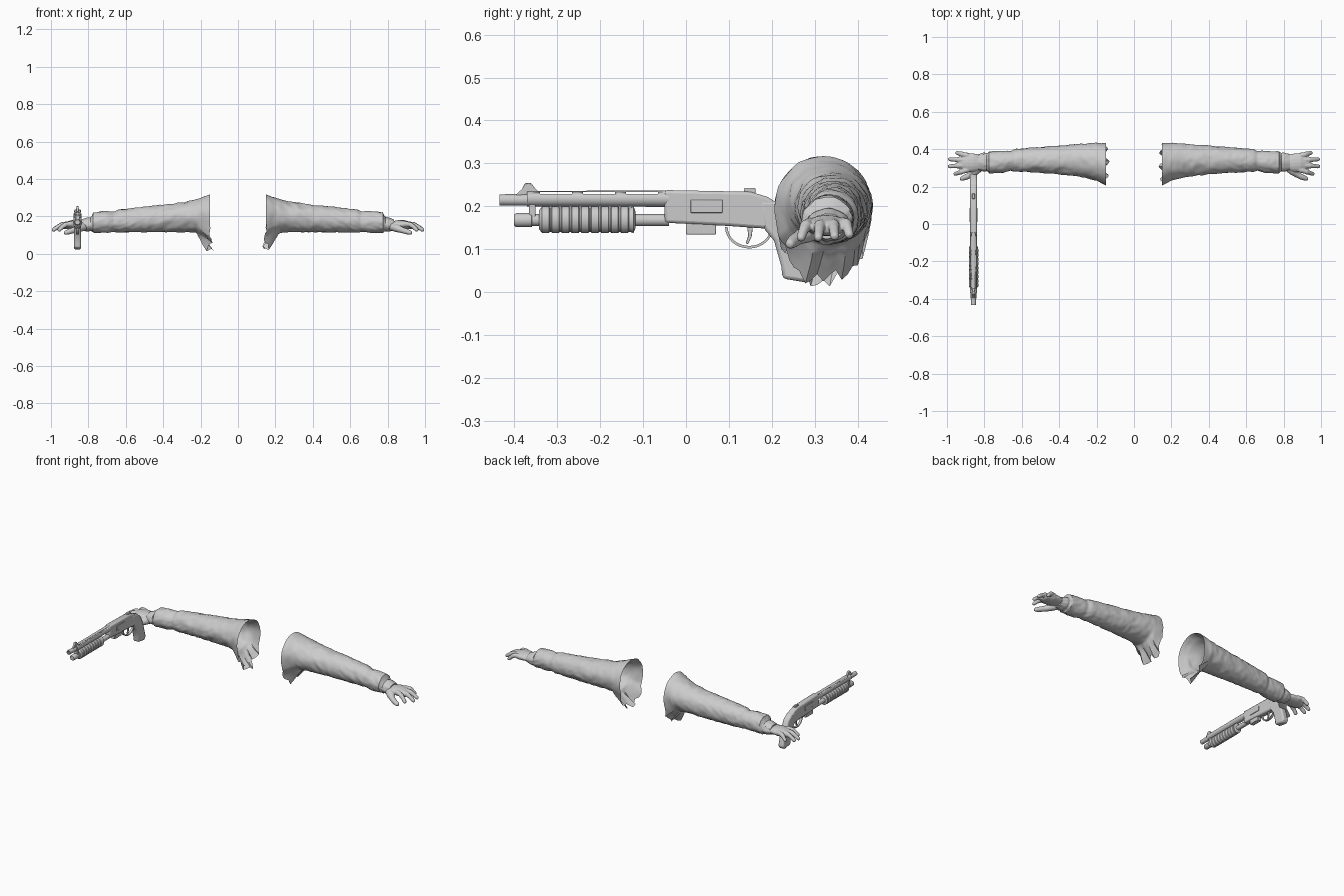
import bpy, bmesh, math
from mathutils import Vector, noise

cube = bpy.data.objects.get("Cube")
if cube:
    bpy.data.objects.remove(cube, do_unlink=True)

grey = bpy.data.materials.new("plain_grey")
grey.use_nodes = True
TONE = (0.6, 0.6, 0.6, 1)
grey.diffuse_color = TONE
grey.node_tree.nodes["Principled BSDF"].inputs["Base Color"].default_value = TONE


def finish(bm, name, angle=35, bevel=0):
    bmesh.ops.recalc_face_normals(bm, faces=bm.faces)
    mesh = bpy.data.meshes.new(name)
    bm.to_mesh(mesh)
    bm.free()
    obj = bpy.data.objects.new(name, mesh)
    bpy.context.collection.objects.link(obj)
    mesh.materials.append(grey)
    if bevel:
        mod = obj.modifiers.new("bevel", 'BEVEL')
        mod.width, mod.segments, mod.limit_method = bevel, 2, 'ANGLE'
    bpy.ops.object.select_all(action='DESELECT')
    obj.select_set(True)
    bpy.context.view_layer.objects.active = obj
    bpy.ops.object.shade_smooth_by_angle(angle=math.radians(angle))
    return obj


def skin_rings(bm, rings, caps=(True, True)):
    rows = [[bm.verts.new(p) for p in ring] for ring in rings]
    n = len(rows[0])
    for a, b in zip(rows, rows[1:]):
        for i in range(n):
            bm.faces.new((a[i], a[(i + 1) % n], b[(i + 1) % n], b[i]))
    for row, cap in zip((rows[0], rows[-1]), caps):
        if cap:
            bm.faces.new(row)


def sample(table, x):
    for a, b in zip(table, table[1:]):
        if x <= b[0]:
            t = (x - a[0]) / (b[0] - a[0])
            return [p + (q - p) * t for p, q in zip(a, b)]
    return table[-1]


# Sleeve outline: distance out, back and front edges, bottom and top
SLEEVE = [(.15, .205, .435, .085, .318), (.20, .23, .435, .108, .30), (.27, .25, .43, .115, .28),
          (.40, .265, .42, .115, .262), (.52, .275, .41, .115, .25), (.64, .28, .40, .115, .235),
          (.66, .285, .39, .117, .225), (.70, .275, .39, .113, .228), (.775, .272, .388, .112, .222),
          (.785, .285, .378, .122, .195), (.80, .28, .382, .118, .195), (.835, .288, .372, .125, .182)]


def sleeve(side, name):
    sides, steps = 48, 90
    rings = []
    for s in range(steps + 1):
        x = .15 + .685 * s / steps
        _, y0, y1, z0, z1 = sample(SLEEVE, x)
        ring = []
        for i in range(sides):
            a = math.tau * i / sides
            c, d = math.cos(a), math.sin(a)
            # Cloth folds: broad rolls and sharp diagonal creases
            seed = Vector((x * 16 + side * 7, c * 1.6, d * 1.6 + x * 9))
            crease = 1 - 2 * abs(noise.noise(seed))
            fold = .05 * crease + .035 * noise.noise(seed * 2.3)
            fold *= .45 + min(1, x) if x > .2 else .5
            r = .97 + fold
            y = (y0 + y1) / 2 + c * r * (y1 - y0) / 2
            z = (z0 + z1) / 2 + d * r * (z1 - z0) / 2
            # Torn lower lip at the shoulder
            lip = max(0, 1 - (x - .15) / .07)
            low = max(0, -d - .25) / .75
            jag = .7 + .3 * math.sin(a * 11 + side) * math.cos(a * 5)
            z -= .085 * lip ** .7 * low ** .6 * jag
            z = max(z, .003)
            out = x + .02 * lip * low * math.sin(a * 9 + side)
            ring.append((side * out, y, z))
        rings.append(ring)
    bm = bmesh.new()
    skin_rings(bm, rings, (False, True))
    finish(bm, name, 40)


def limb(bm, side, path, flat=1.0):
    # Rounded tube through points of (x, y, z, radius)
    pts = [Vector(p[:3]) for p in path]
    rads = [p[3] for p in path]
    lead = (pts[1] - pts[0]).normalized()
    tail = (pts[-1] - pts[-2]).normalized()
    for k in (.6, .9):
        pts.append(Vector(path[-1][:3]) + tail * rads[len(path) - 1] * k)
        rads.append(path[-1][3] * math.sqrt(1 - k * k))
    rings = []
    for i, (p, r) in enumerate(zip(pts, rads)):
        t = lead if i == 0 else (pts[i] - pts[i - 1]).normalized()
        u = Vector((0, 0, 1)).cross(t).normalized()
        w = t.cross(u)
        rings.append([(side * q.x, q.y, q.z) for q in
                      (p + u * r * math.cos(math.tau * k / 16) + w * r * flat * math.sin(math.tau * k / 16)
                       for k in range(16))])
    skin_rings(bm, rings)


# Knuckle y, tip x, tip y, tip z of each finger
FINGERS = [(.290, .955, .268, .128), (.315, .986, .308, .128),
           (.341, .984, .346, .131), (.365, .945, .380, .135)]


def hand(side, name):
    bm = bmesh.new()
    limb(bm, side, [(.80, .330, .153, .040), (.83, .328, .154, .044), (.86, .328, .156, .050),
                    (.89, .328, .155, .051), (.905, .328, .153, .045)], .48)
    for ky, tx, ty, tz in FINGERS:
        k, tip = Vector((.89, ky, .158)), Vector((tx, ty, tz))
        path = [(*(k.lerp(tip, t) + Vector((0, 0, .012 * math.sin(math.pi * t)))), r)
                for t, r in ((-.2, .014), (.1, .0155), (.38, .0125), (.52, .014), (.75, .0115), (1, .0105))]
        limb(bm, side, path)
    limb(bm, side, [(.82, .305, .145, .021), (.85, .280, .136, .021), (.875, .262, .127, .016),
                    (.90, .250, .119, .015), (.92, .243, .113, .012)])
    obj = finish(bm, name, 60)
    mod = obj.modifiers.new("blend", 'REMESH')
    mod.mode, mod.voxel_size, mod.use_smooth_shade = 'VOXEL', .0028, True
    obj.modifiers.new("soften", 'SMOOTH').iterations = 3


for side, word in ((1, "left"), (-1, "right")):
    sleeve(side, word + "_sleeve")
    hand(side, word + "_hand")

GX = -.858  # centre plane of the gun


def plate(name, outline, width, bevel=.004):
    # Outline of (y, z) points given thickness across x
    bm = bmesh.new()
    skin_rings(bm, [[(GX + s * width / 2, y, z) for y, z in outline] for s in (-1, 1)])
    return finish(bm, name, 35, bevel)


def block(name, y0, y1, z0, z1, width, bevel=.003):
    return plate(name, [(y0, z0), (y1, z0), (y1, z1), (y0, z1)], width, bevel)


def rod(name, z, stations, n=24, squash=1.0):
    # Turned part along y with stations of (y, radius)
    bm = bmesh.new()
    skin_rings(bm, [[(GX + r * squash * math.cos(math.tau * i / n), y, z + r * math.sin(math.tau * i / n))
                     for i in range(n)] for y, r in stations])
    return finish(bm, name)


# Barrel group
rod("barrel", .215, [(-.425, .007), (-.432, .008), (-.434, .013), (-.41, .0135), (-.05, .0135)])
shield = rod("heat_shield", .218, [(-.37, .018), (-.04, .019)])
for i in range(3):
    y = -.34 + i * .1
    slot = block("slot_cutter", y, y + .075, .229, .2335, .08, 0)
    slot.hide_render = slot.hide_viewport = True
    cut = shield.modifiers.new("slot", 'BOOLEAN')
    cut.object, cut.operation = slot, 'DIFFERENCE'
plate("front_sight", [(-.40, .224), (-.34, .23), (-.352, .243), (-.36, .254), (-.375, .254), (-.382, .24)], .012, .002)
rod("magazine_tube", .168, [(-.40, .013), (-.395, .0165), (-.36, .0165), (-.358, .014), (-.04, .014)])
block("barrel_clamp", -.365, -.35, .165, .215, .022)

# Ribbed pump grip
ribs = [(-.342, .022)]
for i in range(9):
    y = -.335 + i * .023
    ribs += [(y, .031), (y + .016, .031), (y + .018, .0285), (y + .021, .0285)]
rod("pump_grip", .169, ribs + [(-.122, .031), (-.118, .02)], 20, .82)

# Receiver and fittings
plate("receiver", [(-.05, .162), (.09, .155), (.19, .148), (.225, .15), (.225, .20),
                   (.19, .222), (.15, .234), (-.05, .238)], .036, .007)
block("ejection_port", .01, .085, .185, .215, .042, .002)
block("rear_sight", .135, .162, .228, .243, .016)
block("shell_lifter", .0, .07, .134, .162, .026)
plate("pistol_grip", [(.17, .215), (.215, .212), (.25, .185), (.275, .13), (.30, .04),
                      (.285, .022), (.225, .032), (.222, .06), (.205, .12), (.18, .15)], .038, .008)

# Trigger guard loop and trigger
bm = bmesh.new()
loop = []
for i in range(17):
    a = math.pi * (1 + i / 16)
    y, z = math.cos(a), math.sin(a)
    loop.append([(GX + sx * .007, .147 + y * r1, .152 + z * r2) for sx, r1, r2 in
                 ((-1, .056, .05), (1, .056, .05), (1, .050, .044), (-1, .050, .044))])
skin_rings(bm, loop)
finish(bm, "trigger_guard")
plate("trigger", [(.142, .156), (.156, .156), (.153, .13), (.144, .112), (.139, .114), (.145, .132)], .008, .001)
